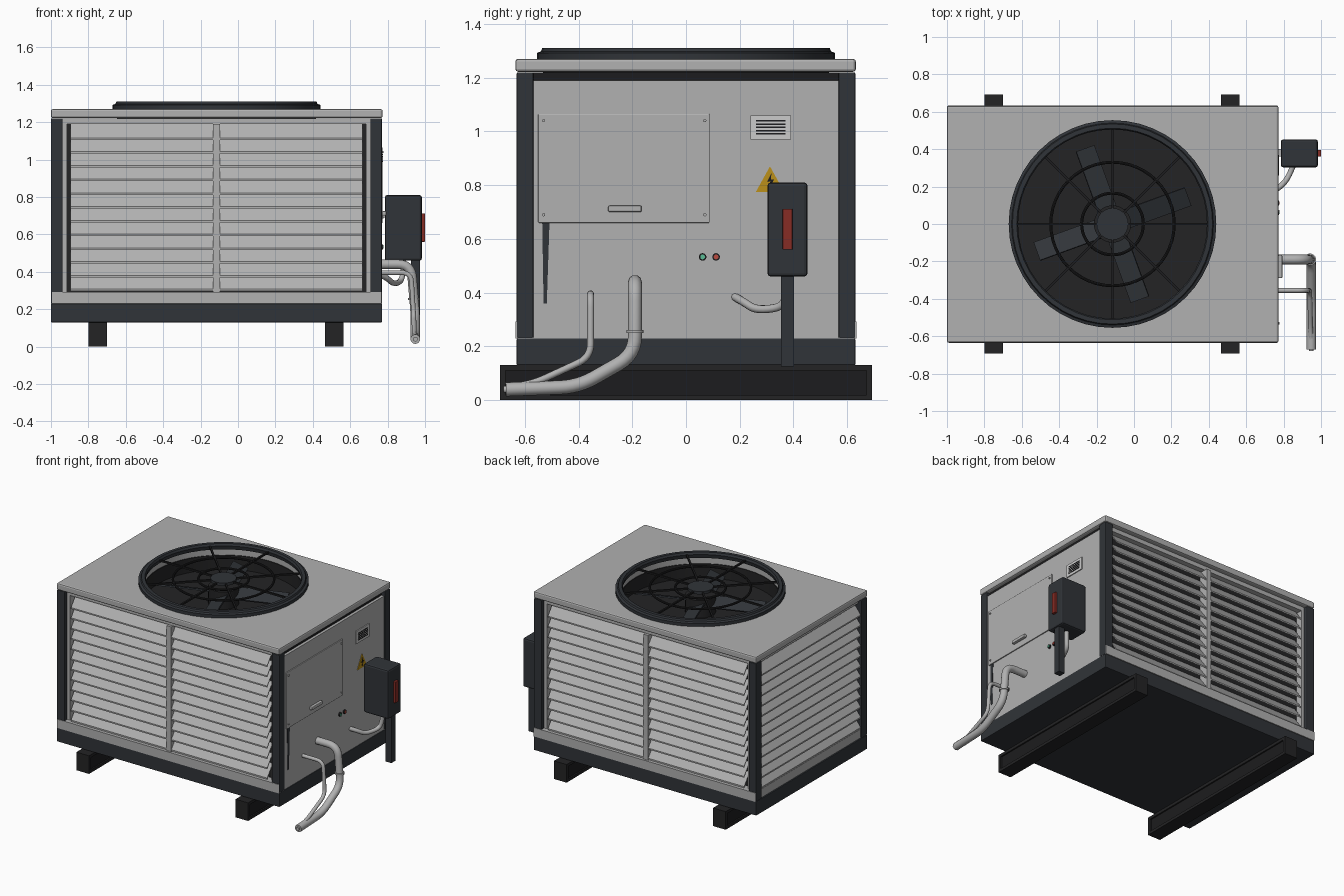
import bpy, bmesh, math
from mathutils import Vector, Matrix

if "Cube" in bpy.data.objects:
    bpy.data.objects.remove(bpy.data.objects["Cube"])

def mat(name, r, g, b):
    m = bpy.data.materials.new(name)
    m.diffuse_color = (r, g, b, 1)
    m.use_nodes = True
    m.node_tree.nodes["Principled BSDF"].inputs["Base Color"].default_value = m.diffuse_color
    return m

GREY = mat("grey_paint", .44, .44, .44)
DARK = mat("dark_paint", .030, .034, .040)
BLACK = mat("black", .012, .012, .013)
COIL = mat("coil_black", .017, .017, .018)
RED = mat("red", .24, .025, .018)
GREEN = mat("green", .1, .5, .3)
LAMP = mat("lamp_red", .5, .07, .05)
YELLOW = mat("yellow", .5, .28, .01)
PALE = mat("pale", .8, .8, .8)
CX = -.115   # centre of the cabinet

def finish(name, bm, m=GREY, bevel=0, smooth=False):
    bmesh.ops.recalc_face_normals(bm, faces=bm.faces)
    me = bpy.data.meshes.new(name)
    bm.to_mesh(me)
    bm.free()
    ob = bpy.data.objects.new(name, me)
    bpy.context.collection.objects.link(ob)
    me.materials.append(m)
    if bevel:
        mod = ob.modifiers.new("bevel", 'BEVEL')
        mod.width, mod.segments = bevel, 2
    if smooth:
        bpy.ops.object.select_all(action='DESELECT')
        bpy.context.view_layer.objects.active = ob
        ob.select_set(True)
        bpy.ops.object.shade_smooth_by_angle(angle=math.radians(35))
    return ob

def box(name, x0, x1, y0, y1, z0, z1, m=GREY, bevel=0):
    bm = bmesh.new()
    M = Matrix.Translation(((x0+x1)/2, (y0+y1)/2, (z0+z1)/2)) @ Matrix.Diagonal((x1-x0, y1-y0, z1-z0, 1))
    bmesh.ops.create_cube(bm, size=1, matrix=M)
    return finish(name, bm, m, bevel)

def cyl(name, c, r, depth, m=GREY, axis='Z', n=24):
    bm = bmesh.new()
    M = Matrix.Translation(c)
    if axis == 'X':
        M = M @ Matrix.Rotation(math.pi/2, 4, 'Y')
    bmesh.ops.create_cone(bm, cap_ends=True, segments=n, radius1=r, radius2=r, depth=depth, matrix=M)
    return finish(name, bm, m, smooth=True)

def lathe(name, profile, m=GREY, n=48):
    # closed (radius, z) profile turned about the fan axis
    bm = bmesh.new()
    rings = [[bm.verts.new((CX + r*math.cos(2*math.pi*i/n), r*math.sin(2*math.pi*i/n), z))
              for r, z in profile] for i in range(n)]
    k = len(profile)
    for i in range(n):
        a, b = rings[i], rings[(i+1) % n]
        for j in range(k):
            bm.faces.new((a[j], b[j], b[(j+1) % k], a[(j+1) % k]))
    return finish(name, bm, m, smooth=True)

def plate(name, pts, x0, x1, m=GREY):
    # flat (y, z) outline extruded along x
    bm = bmesh.new()
    f = bm.faces.new([bm.verts.new((x0, y, z)) for y, z in pts])
    ext = bmesh.ops.extrude_face_region(bm, geom=[f])
    bmesh.ops.translate(bm, vec=(x1-x0, 0, 0), verts=[v for v in ext['geom'] if isinstance(v, bmesh.types.BMVert)])
    return finish(name, bm, m)

def pipe(name, pts, r, fillet, m=GREY):
    # bent tube with rounded corners
    P = [Vector(p) for p in pts]
    path = [P[0]]
    for a, b, c in zip(P, P[1:], P[2:]):
        s = b + (a-b).normalized()*min(fillet, (a-b).length*.48)
        e = b + (c-b).normalized()*min(fillet, (c-b).length*.48)
        path += [s*(1-t)**2 + b*2*t*(1-t) + e*t*t for t in (i/6 for i in range(7))]
    path.append(P[-1])
    cu = bpy.data.curves.new(name, 'CURVE')
    cu.dimensions = '3D'
    cu.bevel_depth, cu.bevel_resolution, cu.use_fill_caps = r, 3, True
    sp = cu.splines.new('POLY')
    sp.points.add(len(path)-1)
    for q, v in zip(sp.points, path):
        q.co = (*v, 1)
    ob = bpy.data.objects.new(name, cu)
    bpy.context.collection.objects.link(ob)
    cu.materials.append(m)
    bpy.ops.object.select_all(action='DESELECT')
    bpy.context.view_layer.objects.active = ob
    ob.select_set(True)
    bpy.ops.object.convert(target='MESH')
    bpy.ops.object.shade_smooth_by_angle(angle=math.radians(40))

# skids with recessed sides
for n, x in (("left", -.75), ("right", .515)):
    box(f"{n}_skid_web", x-.04, x+.04, -.68, .68, .015, .115, BLACK)
    for z in (0, .11):
        box(f"{n}_skid_flange", x-.05, x+.05, -.685, .685, z, z+.02, COIL)
    for s in (-.692, .672):
        box(f"{n}_skid_end", x-.05, x+.05, s, s+.02, 0, .13, COIL)

# base, posts, inner coil block and the walls above it
box("base", -1, .77, -.63, .63, .13, .23, DARK, .004)
box("coil_core", -.93, .72, -.55, .55, .23, 1.12, COIL)
for x in (-1, .708):
    for y in (-.63, .568):
        box("corner_post", x, x+.062, y, y+.062, .23, 1.22, DARK, .005)
box("head_strip_right", .70, .745, -.57, .57, 1.12, 1.22, BLACK)
box("upper_wall_left", -.93, -.91, -.55, .55, 1.12, 1.22, COIL)
for y in (-.55, .535):
    box("upper_wall", -.93, .72, y, y+.015, 1.12, 1.22, COIL)

# top cover, rounded edges, with fan opening
top = box("top_cover", -1, .773, -.635, .632, 1.222, 1.27, GREY, .01)
cut = cyl("fan_opening_cutter", (CX, 0, 1.25), .525, .3, n=48)
cut.hide_render = True
cut.hide_set(True)
mod = top.modifiers.new("opening", 'BOOLEAN')
mod.object, mod.solver = cut, 'EXACT'

# louvres: bank of steep overlapping slats along local x, placed by matrix
def louvre_bank(name, u0, u1, M):
    bm = bmesh.new()
    prof = [(-.618, 0), (-.556, .083), (-.556, .093), (-.618, .010)]
    for i in range(12):
        z = .297 + i*.0735
        a, b = [[bm.verts.new(M @ Vector((u, y, z+h))) for y, h in prof] for u in (u0, u1)]
        for j in range(4):
            bm.faces.new((a[j], b[j], b[(j+1) % 4], a[(j+1) % 4]))
        bm.faces.new(a)
        bm.faces.new(b[::-1])
    finish(name, bm)

for n, s in (("front", 1), ("back", -1)):
    M = Matrix.Diagonal((1, s, 1, 1))
    louvre_bank(f"{n}_louvres_left", -.895, CX-.015, M)
    louvre_bank(f"{n}_louvres_right", CX+.015, .665, M)
    def bar(nm, x0, x1, y0, y1, z0, z1, m=GREY):
        box(f"{n}_{nm}", x0, x1, min(y0*s, y1*s), max(y0*s, y1*s), z0, z1, m)
    bar("mullion", CX-.018, CX+.018, -.62, -.55, .29, 1.19)
    bar("bottom_rail", -.995, .768, -.634, -.57, .23, .293)
    bar("head_rail", -.938, .708, -.60, -.54, 1.19, 1.22)
    bar("jamb_left", -.938, -.915, -.60, -.55, .29, 1.19)
    bar("jamb_right", .685, .708, -.60, -.55, .29, 1.19)
louvre_bank("left_louvres", -.565, .565, Matrix.Translation((-.375, 0, 0)) @ Matrix.Rotation(-math.pi/2, 4, 'Z'))
box("left_bottom_rail", -.99, -.93, -.57, .57, .23, .293)
box("left_head_rail", -.97, -.92, -.57, .57, 1.19, 1.22)

# fan: shroud, rim, guard, blades
lathe("fan_shroud", [(.52, 1.1), (.532, 1.1), (.532, 1.222), (.52, 1.222)], COIL)
lathe("fan_rim", [(.512, 1.268), (.555, 1.265), (.555, 1.292), (.54, 1.298), (.535, 1.31), (.512, 1.31), (.505, 1.295)], DARK)
for r in (.165, .33):
    lathe("guard_ring", [(r + .008*math.cos(a*math.pi/4), 1.293 + .008*math.sin(a*math.pi/4)) for a in range(8)], BLACK)
for i in range(8):
    ob = box("guard_spoke", .06, .52, -.006, .006, 1.286, 1.298, BLACK)
    ob.data.transform(Matrix.Translation((CX, 0, 0)) @ Matrix.Rotation(i*math.pi/4, 4, 'Z'))
cyl("guard_hub", (CX, 0, 1.293), .085, .02, DARK)
cyl("fan_motor", (CX, 0, 1.18), .10, .13, COIL)
for i in range(4):
    bm = bmesh.new()
    bmesh.ops.create_cube(bm, size=1, matrix=Matrix.Translation((CX, 0, 1.20)) @ Matrix.Rotation(math.radians(20+90*i), 4, 'Z')
                          @ Matrix.Translation((.255, 0, 0)) @ Matrix.Rotation(math.radians(22), 4, 'X') @ Matrix.Diagonal((.35, .11, .01, 1)))
    finish("fan_blade", bm, DARK)

# right side: panels, handle, screws
box("right_panel", .72, .765, -.57, .57, .23, 1.19)
box("service_panel", .76, .772, -.55, .088, .66, 1.065, GREY, .003)
box("handle", .77, .793, -.29, -.165, .70, .724, GREY, .006)
plate("panel_gap", [(-.535, .66), (-.508, .66), (-.518, .36), (-.53, .36)], .755, .768, DARK)
for y in (-.53, .07):
    for z in (.69, 1.04):
        cyl("panel_screw", (.774, y, z), .006, .008, GREY, 'X', 10)

# rating vent, warning sign, lamps
box("vent_plate", .76, .772, .24, .39, .97, 1.06, PALE)
for i in range(5):
    box("vent_slot", .77, .774, .26, .37, .988+i*.012, .994+i*.012, BLACK)
plate("warning_triangle", [(.26, .775), (.365, .775), (.3125, .87)], .76, .77, YELLOW)
plate("warning_bolt", [(.318, .845), (.302, .812), (.314, .814), (.308, .785), (.328, .822), (.316, .82)], .769, .772, BLACK)
for n, y, m in (("green", .062, GREEN), ("red", .112, LAMP)):
    cyl(f"{n}_lamp_bezel", (.769, y, .533), .014, .012, BLACK, 'X', 20)
    cyl(f"{n}_lamp", (.773, y, .533), .009, .012, m, 'X', 16)

# disconnect box on its stand
box("disconnect_box", .785, .983, .303, .452, .46, .81, DARK, .012)
box("disconnect_bracket", .75, .79, .36, .40, .69, .72, GREY)
box("switch_lever", .975, 1.0, .36, .396, .56, .712, RED, .003)
box("disconnect_stand", .925, .972, .354, .402, .125, .47, DARK)

# pipework and conduit
pipe("conduit", [(.755, .18, .385), (.80, .215, .365), (.83, .26, .335), (.87, .36, .345), (.885, .375, .40), (.885, .375, .47)], .015, .05)
pipe("large_pipe", [(.755, -.19, .44), (.925, -.19, .44), (.948, -.19, .17), (.948, -.40, .05), (.948, -.67, .04)], .026, .07)
pipe("large_pipe_end", [(.948, -.65, .04), (.948, -.68, .04)], .013, .01)
cyl("pipe_collar", (.941, -.19, .255), .032, .012)
pipe("small_pipe", [(.755, -.355, .395), (.925, -.355, .395), (.94, -.355, .16), (.943, -.56, .065), (.948, -.64, .05)], .013, .05)
